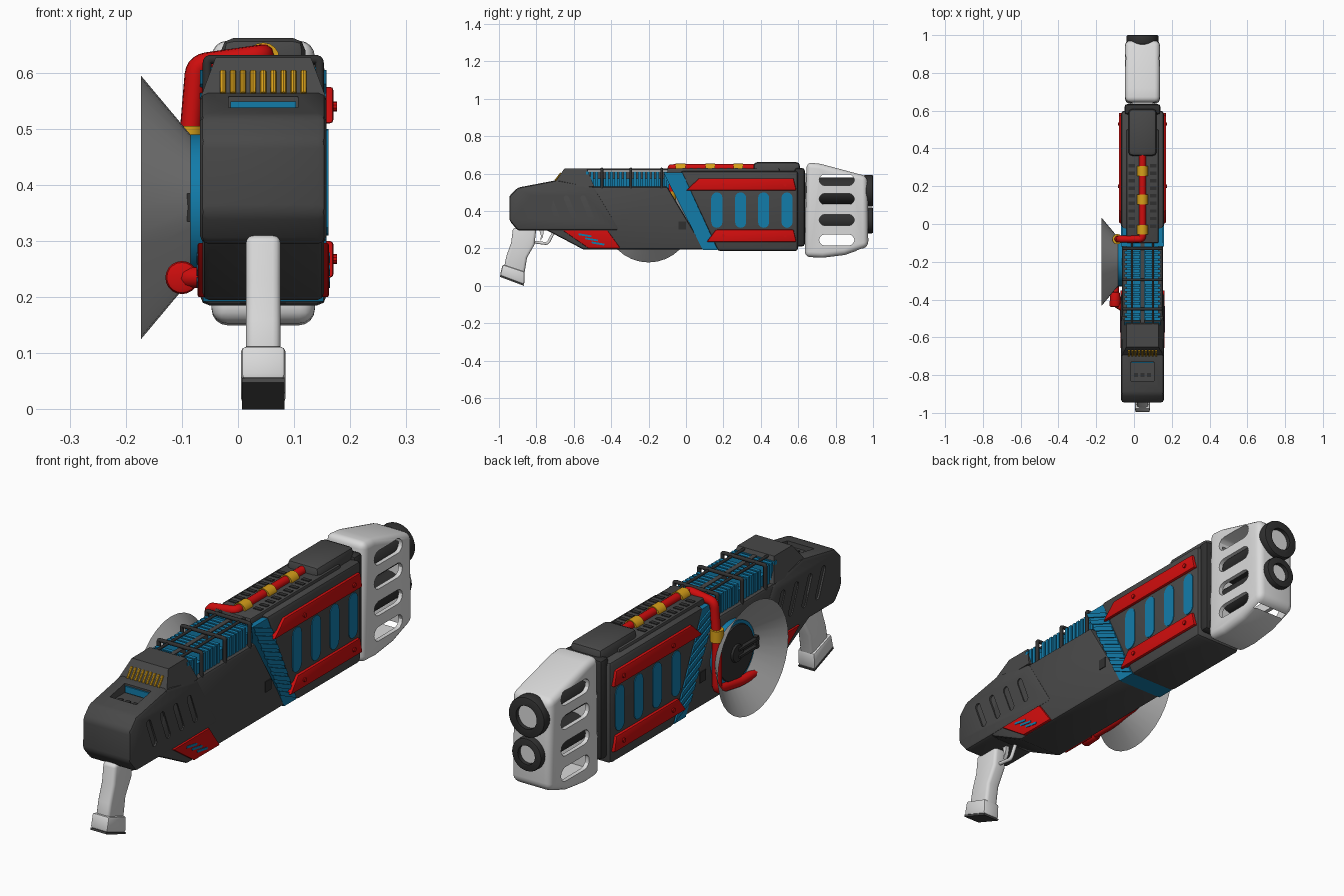
import bpy, bmesh, math
from mathutils import Vector

CX = 0.045  # centre line of the body
cube = bpy.data.objects.get("Cube")
if cube:
    bpy.data.objects.remove(cube, do_unlink=True)


def material(name, r, g, b):
    m = bpy.data.materials.new(name)
    m.use_nodes = True
    m.diffuse_color = (r, g, b, 1)
    m.node_tree.nodes["Principled BSDF"].inputs["Base Color"].default_value = (r, g, b, 1)
    return m


GREY = material("charcoal", .065, .065, .065)
DARK = material("dark metal", .03, .03, .03)
WHITE = material("off white", .7, .7, .7)
RED = material("red", .62, .004, .004)
BLUE = material("blue", .006, .2, .4)
GOLD = material("gold", .68, .35, .01)
DISH = material("dish grey", .36, .36, .36)


def add(name, bm, mat, bevel=0, seg=2):
    bmesh.ops.recalc_face_normals(bm, faces=bm.faces)
    me = bpy.data.meshes.new(name)
    bm.to_mesh(me)
    bm.free()
    me.materials.append(mat)
    ob = bpy.data.objects.new(name, me)
    bpy.context.collection.objects.link(ob)
    if bevel:
        mod = ob.modifiers.new("bevel", 'BEVEL')
        mod.width, mod.segments = bevel, seg
        bpy.context.view_layer.objects.active = ob
        bpy.ops.object.modifier_apply(modifier="bevel")
    return ob


def prism(name, pts, d0, d1, mat, bevel=0, seg=2):
    """Side profile (y, z) extruded across x, offsets taken from the centre line."""
    bm = bmesh.new()
    face = bm.faces.new([bm.verts.new((CX + d0, y, z)) for y, z in pts])
    ext = bmesh.ops.extrude_face_region(bm, geom=[face])["geom"]
    bmesh.ops.translate(bm, vec=(d1 - d0, 0, 0),
                        verts=[g for g in ext if isinstance(g, bmesh.types.BMVert)])
    return add(name, bm, mat, bevel, seg)


def box(name, y0, y1, z0, z1, d0, d1, mat, bevel=0):
    return prism(name, [(y0, z0), (y1, z0), (y1, z1), (y0, z1)], d0, d1, mat, bevel)


def capsule(name, p, q, r, d0, d1, mat):
    """Round-ended slot between two (y, z) points."""
    a = math.atan2(q[1] - p[1], q[0] - p[0])
    pts = []
    for c, start in ((q, a - math.pi / 2), (p, a + math.pi / 2)):
        for i in range(7):
            t = start + math.pi * i / 6
            pts.append((c[0] + r * math.cos(t), c[1] + r * math.sin(t)))
    return prism(name, pts, d0, d1, mat)


def cone(name, a, b, r1, r2, mat, seg=24, caps=True, bevel=0):
    a, b = Vector(a), Vector(b)
    bm = bmesh.new()
    bmesh.ops.create_cone(bm, cap_ends=caps, segments=seg, radius1=r1, radius2=r2, depth=(b - a).length)
    rot = (b - a).to_track_quat('Z', 'Y').to_matrix()
    bmesh.ops.rotate(bm, verts=bm.verts, matrix=rot)
    bmesh.ops.translate(bm, verts=bm.verts, vec=(a + b) / 2)
    return add(name, bm, mat, bevel)


def cut(ob, cutter):
    mod = ob.modifiers.new("cut", 'BOOLEAN')
    mod.operation, mod.solver, mod.object = 'DIFFERENCE', 'EXACT', cutter
    bpy.context.view_layer.objects.active = ob
    bpy.ops.object.modifier_apply(modifier="cut")
    bpy.data.objects.remove(cutter, do_unlink=True)


def tube(name, pts, r, mat, corner=.04):
    pts = [Vector(p) for p in pts]
    path = [pts[0]]
    for a, p, b in zip(pts, pts[1:], pts[2:]):
        path += [p + (a - p).normalized() * corner, p, p + (b - p).normalized() * corner]
    path.append(pts[-1])
    cu = bpy.data.curves.new(name, 'CURVE')
    cu.dimensions, cu.bevel_depth, cu.bevel_resolution = '3D', r, 3
    cu.use_fill_caps = True
    sp = cu.splines.new('NURBS')
    sp.points.add(len(path) - 1)
    for pt, co in zip(sp.points, path):
        pt.co = (*co, 1)
    sp.order_u, sp.use_endpoint_u, sp.resolution_u = 3, True, 5
    cu.materials.append(mat)
    ob = bpy.data.objects.new(name, cu)
    bpy.context.collection.objects.link(ob)


# Main housings
prism("middle_body", [(-.75, .3), (-.55, .195), (.1, .195), (-.1, .53), (-.7, .53)], -.108, .108, GREY, .012)
rear = [(-.03, .615), (.6, .615), (.6, .185), (.17, .185)]
prism("rear_body", rear, -.113, .113, GREY, .018)
box("rear_deck", -.1, .5, .59, .628, -.085, .085, GREY, .006)
box("top_cover", .36, .61, .58, .662, -.075, .075, GREY, .022)
box("neck_collar", .58, .635, .21, .63, -.095, .095, DARK, .015)
box("neck", .62, .67, .24, .6, -.055, .055, WHITE)

# Front shell with screen recess and side grooves
shell = prism("front_shell", [(-.945, .48), (-.9, .525), (-.69, .565), (-.49, .53), (-.35, .295),
                              (-.9, .295), (-.945, .35)], -.113, .113, GREY, .015)
cut(shell, box("cutter", -.83, -.73, .518, .65, -.062, .062, GREY))
for s in (-1, 1):
    for i in range(4):
        y = -.82 + i * .09
        cut(shell, capsule("cutter", (y, .47), (y + .04, .37), .014, s * .105, s * .13, GREY))
box("screen", -.736, -.728, .522, .549, -.058, .058, BLUE)
for i in range(3):
    box("control_button", -.81, -.79, .515, .524, -.045 + i * .035, -.025 + i * .035, DARK)

# Hood narrowing to its top, with a row of pins
hood = prism("hood", [(-.7, .555), (-.65, .627), (-.53, .627), (-.49, .53), (-.68, .53)], -.112, .112, GREY)
for v in hood.data.vertices:
    if v.co.z > .6:
        v.co.x = CX + (v.co.x - CX) * .76
for i in range(9):
    x = CX - .072 + i * .018
    cone("contact_pin", (x, -.698, .563), (x, -.668, .602), .0055, .0055, GOLD, 8)

# Cooling vents on top
box("vent_base", -.54, -.09, .5, .575, -.085, .085, BLUE)
box("vent_spine", -.54, -.1, .52, .612, -.01, .01, GREY)
for start, count in ((-.535, 3), (-.43, 5), (-.28, 6), (-.118, 1)):
    for i in range(count):
        y = start + i * .024
        for s in (-1, 1):
            box("vent_fin", y, y + .016, .53, .61, s * .012, s * .094, BLUE)
for y in (-.45, -.295, -.13):
    tube("guard_hoop", [(CX - .1, y, .52), (CX - .1, y, .624), (CX + .1, y, .624), (CX + .1, y, .52)],
         .008, DARK, .015)
for d in (-.055, .055):
    tube("guard_rail", [(CX + d, -.54, .621), (CX + d, -.1, .621)], .006, DARK)

# Slanted ribbed band
prism("slanted_band", [(-.12, .605), (-.02, .605), (.17, .192), (.09, .192)], -.107, .107, BLUE)
for s in (-1, 1):
    for i in range(9):
        t = i * .1
        rib = [(-.12 + .21 * t, .605 - .413 * t), (-.02 + .19 * (t + .12), .605 - .413 * (t + .12)),
               (-.02 + .19 * (t + .18), .605 - .413 * (t + .18)), (-.12 + .21 * (t + .06), .58 - .413 * t)]
        prism("band_rib", rib, s * .1, s * .113, BLUE)

# Side details, mirrored
for s in (-1, 1):
    prism("upper_panel", [(0, .51), (.07, .575), (.575, .575), (.59, .51)], s * .1, s * .125, RED, .006)
    prism("lower_panel", [(.11, .235), (.16, .3), (.575, .3), (.59, .235)], s * .1, s * .125, RED, .006)
    for y in (.2, .53):
        for z in (.54, .268):
            cone("panel_bolt", (CX + s * .12, y, z), (CX + s * .131, y, z), .009, .009, RED, 10)
    for y in (.165, .292, .415, .54):
        capsule("window_slot", (y, .34), (y, .47), .03, s * .11, s * .116, BLUE)
    prism("chevron", [(-.66, .297), (-.42, .297), (-.35, .2), (-.52, .2)], s * .1, s * .117, RED, .004)
    for i in range(3):
        y = -.57 + i * .035
        capsule("chevron_slit", (y, .275 - i * .022), (y + .06, .265 - i * .022), .005, s * .11, s * .119, BLUE)
    box("side_catch", -.04, 0, .3, .345, s * .1, s * .111, DARK)
    for i in range(9):
        y = -.02 + i * .04
        box("deck_groove", y, y + .018, .62, .631, s * .04, s * .075, DARK)

# Muzzle: hollow casing, side slots, twin barrels
muzzle = prism("muzzle", [(.645, .66), (.72, .652), (.97, .585), (.975, .21), (.85, .165), (.73, .15),
                          (.635, .155)], -.092, .092, WHITE, .028, 4)
cut(muzzle, box("cutter", .68, .945, .19, .57, -.074, .074, WHITE))
for z in (.566, .464, .352, .245):
    cut(muzzle, capsule("cutter", (.742, z), (.87, z), .03, -.2, .2, WHITE))
for z, r in ((.508, .084), (.35, .069)):
    cone("barrel", (CX, .64, z), (CX, .965, z), r * .85, r * .85, DARK)
    ring = cone("barrel_ring", (CX, .95, z), (CX, 1, z), r, r, DARK, 32, True, .006)
    cut(ring, cone("cutter", (CX, .94, z), (CX, 1.1, z), r * .58, r * .58, DARK, 32))
    cone("barrel_liner", (CX, .96, z), (CX, .982, z), r * .6, r * .6, WHITE)

# Hose from the top deck, down one side and under the dish
tube("hose", [(CX, .37, .632), (CX, -.08, .632), (-.075, -.08, .615), (-.088, -.08, .46),
              (-.088, -.08, .25), (-.095, -.22, .23), (-.1, -.42, .235), (-.05, -.45, .235)], .019, RED)
cone("hose_end", (-.1, -.36, .235), (-.1, -.44, .235), .026, .03, RED, 20, True, .01)
for y in (-.03, .13, .28):
    cone("hose_clamp", (CX, y - .026, .625), (CX, y + .026, .625), .029, .029, GOLD, 16)
cone("hose_clamp", (-.088, -.08, .455), (-.088, -.08, .505), .027, .027, GOLD, 16)

# Side dish with hub and handle
HY, HZ = -.2, .36
cone("dish", (-.085, HY, HZ), (-.173, HY, HZ), .13, .235, DISH, 32, False)
cone("hub_rim", (-.06, HY, HZ), (-.09, HY, HZ), .13, .13, BLUE, 32)
cone("hub", (-.08, HY, HZ), (-.096, HY, HZ), .12, .115, DARK, 32)
cone("hub_boss", (-.09, HY, HZ), (-.104, HY, HZ), .04, .035, DARK, 20)
for z in (.341, .371):
    box("hub_handle", -.33, -.2, z, z + .01, -.158, -.13, DARK)
box("handle_end", -.335, -.315, .335, .385, -.152, -.13, DARK)

# Grip, base and trigger
prism("grip", [(-.925, .31), (-.8, .31), (-.81, .22), (-.85, .15), (-.865, .06), (-.975, .09),
               (-.96, .16), (-.935, .23)], -.031, .031, WHITE, .014, 3)
prism("grip_base", [(-.98, .115), (-.862, .075), (-.865, .006), (-.995, .055)], -.04, .04, WHITE, .01)
prism("grip_sole", [(-.993, .056), (-.866, .007), (-.867, 0), (-.995, .048)], -.038, .038, GREY)
tube("trigger_guard", [(CX, -.82, .235), (CX, -.74, .225), (CX, -.7, .3)], .008, WHITE, .03)
prism("trigger", [(-.785, .3), (-.76, .3), (-.765, .26), (-.78, .24), (-.775, .265)], -.008, .008, WHITE)

# Smooth shading with sharp edges kept
bpy.ops.object.select_all(action='DESELECT')
for ob in bpy.context.collection.objects:
    if ob.type == 'MESH':
        ob.select_set(True)
        bpy.context.view_layer.objects.active = ob
bpy.ops.object.shade_smooth_by_angle(angle=math.radians(30))
